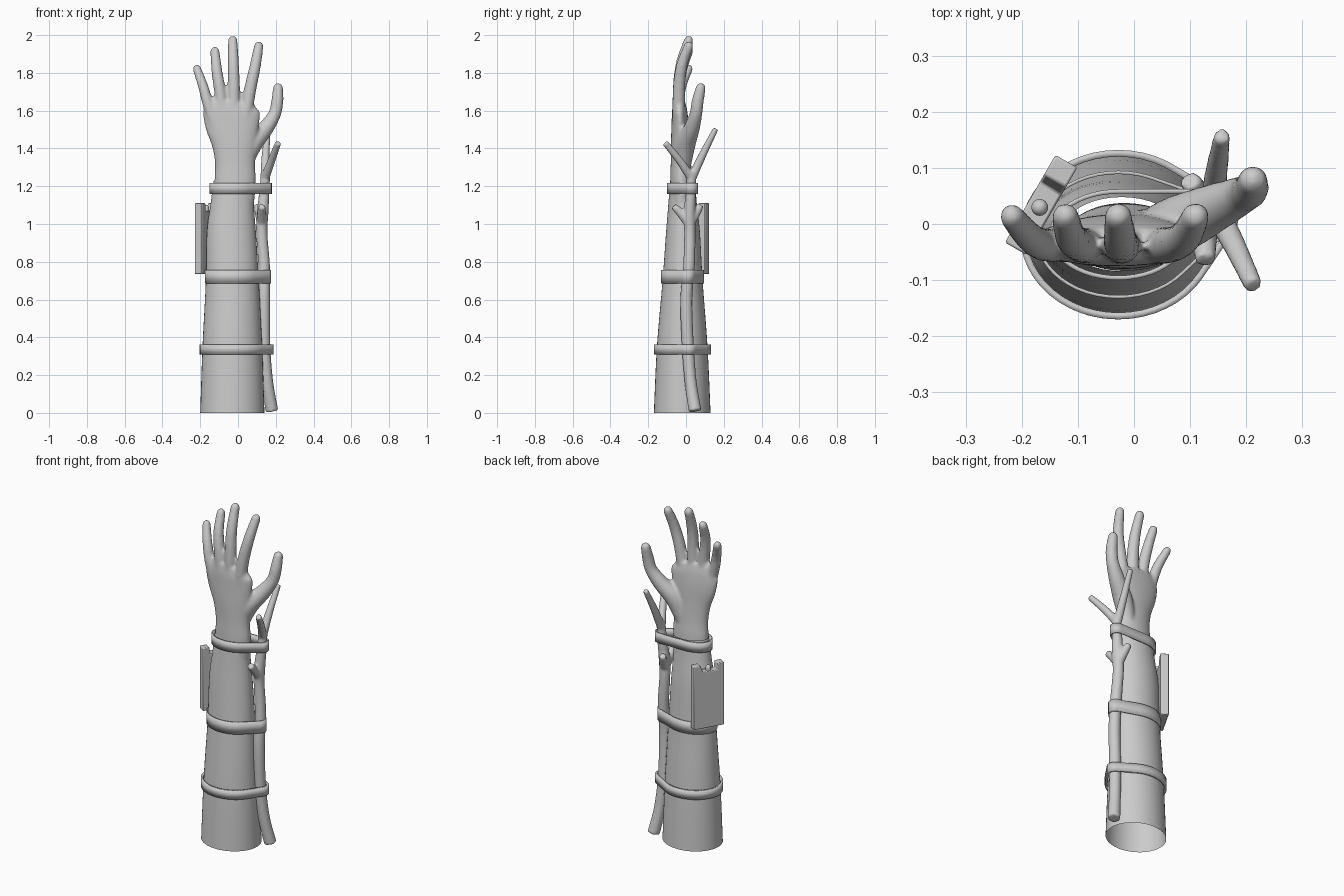
import bpy, bmesh, math
from mathutils import Vector
from mathutils.geometry import convex_hull_2d

if "Cube" in bpy.data.objects:
    bpy.data.objects.remove(bpy.data.objects["Cube"])


def finish(name, bm, angle=40):
    me = bpy.data.meshes.new(name)
    bm.to_mesh(me)
    bm.free()
    ob = bpy.data.objects.new(name, me)
    bpy.context.collection.objects.link(ob)
    bpy.ops.object.select_all(action='DESELECT')
    ob.select_set(True)
    bpy.context.view_layer.objects.active = ob
    bpy.ops.object.shade_smooth_by_angle(angle=math.radians(angle))
    return ob


def spline(pts, steps):
    """Catmull-Rom through rows of (x, y, z, rx, ry)."""
    rows = []
    for i in range(len(pts) - 1):
        p0, p1, p2, p3 = (pts[max(0, min(len(pts) - 1, i + k))] for k in (-1, 0, 1, 2))
        for s in range(steps):
            t = s / steps
            rows.append([b + .5 * t * (c - a + t * (2 * a - 5 * b + 4 * c - d + t * (3 * (b - c) + d - a)))
                         for a, b, c, d in zip(p0, p1, p2, p3)])
    return rows + [list(pts[-1])]


def loft(bm, pts, n=20, steps=5, caps=True, tip=False):
    pts = [p if len(p) == 5 else (*p, p[3]) for p in pts]
    rows = spline(pts, steps)
    if tip:  # rounded end
        c, d = Vector(rows[-1][:3]), Vector(rows[-1][:3]) - Vector(rows[-2][:3])
        d.normalize()
        rx, ry = rows[-1][3:]
        for a in (30, 55, 78):
            a = math.radians(a)
            rows.append([*(c + d * rx * math.sin(a)), rx * math.cos(a), ry * math.cos(a)])
    rings = []
    for i, r in enumerate(rows):
        t = Vector(rows[min(i + 1, len(rows) - 1)][:3]) - Vector(rows[max(i - 1, 0)][:3])
        t.normalize()
        u = Vector((1, 0, 0))
        u = (u - t * u.dot(t)).normalized()
        v = t.cross(u)
        rings.append([bm.verts.new(Vector(r[:3]) + u * r[3] * math.cos(k * math.tau / n)
                                   + v * r[4] * math.sin(k * math.tau / n)) for k in range(n)])
    for a, b in zip(rings, rings[1:]):
        for k in range(n):
            j = (k + 1) % n
            bm.faces.new((a[k], a[j], b[j], b[k]))
    if caps:
        bm.faces.new(rings[0][::-1])
        bm.faces.new(rings[-1])


def blend(ob, voxel, iterations):
    m = ob.modifiers.new("fuse", 'REMESH')
    m.mode, m.voxel_size, m.use_smooth_shade = 'VOXEL', voxel, True
    s = ob.modifiers.new("soften", 'SMOOTH')
    s.factor, s.iterations = .5, iterations


# forearm sleeve, open at the bottom
bm = bmesh.new()
loft(bm, [(-.03, -.02, 0, .17, .15), (-.03, -.02, .35, .158, .134), (-.03, -.018, .7, .14, .106),
          (-.035, -.016, .95, .13, .09), (-.03, -.018, 1.1, .115, .076),
          (-.022, -.018, 1.22, .108, .066)], n=40, caps=False)
finish("forearm_sleeve", bm)

# hand: wrist and palm, four fingers, thumb
bm = bmesh.new()
loft(bm, [(-.018, -.022, 1.08, .1, .06), (-.015, -.024, 1.22, .11, .06), (-.016, -.027, 1.32, .106, .054),
          (-.02, -.03, 1.42, .118, .05), (-.03, -.031, 1.52, .143, .046),
          (-.034, -.034, 1.6, .15, .04), (-.028, -.036, 1.65, .118, .03)], n=32)
fingers = [((-.115, 1.5), (-.157, 1.63), (-.185, 1.73), (-.218, 1.822), .027),
           ((-.075, 1.5), (-.092, 1.68), (-.112, 1.81), (-.122, 1.915), .029),
           ((-.025, 1.5), (-.022, 1.7), (-.025, 1.85), (-.028, 1.972), .03),
           ((.03, 1.5), (.06, 1.69), (.09, 1.83), (.11, 1.942), .03)]
for a, b, c, d, r in fingers:
    loft(bm, [(a[0], -.036, a[1], r * 1.15), (b[0], -.038, b[1], r * 1.1),
              (c[0], -.024, c[1], r), (d[0], .014, d[1], r * .84)], tip=True)
loft(bm, [(.03, -.015, 1.3, .04), (.075, -.002, 1.42, .052), (.145, .03, 1.505, .043),
          (.193, .052, 1.58, .034), (.208, .062, 1.65, .032), (.212, .078, 1.72, .027)], tip=True)
blend(finish("hand", bm), .008, 8)

# forked stick with two knotty stubs and a two-way fork at the top
bm = bmesh.new()
loft(bm, [(.18, .048, .01, .034), (.155, .025, .16, .032), (.14, .01, .35, .032), (.138, .002, .6, .032),
          (.138, .016, .78, .031), (.126, .02, .95, .03), (.13, .018, 1.05, .031),
          (.14, .026, 1.18, .027), (.146, .03, 1.28, .024)])
loft(bm, [(.142, .03, 1.24, .024), (.175, -.03, 1.33, .021), (.213, -.11, 1.43, .017)])
loft(bm, [(.142, .03, 1.24, .024), (.146, .085, 1.36, .021), (.157, .158, 1.505, .015)])
loft(bm, [(.126, .02, 1.0, .027), (.125, -.03, 1.06, .023), (.128, -.066, 1.095, .018)])
loft(bm, [(.126, .02, 1.0, .027), (.112, .055, 1.06, .023), (.1, .078, 1.1, .018)])
blend(finish("forked_stick", bm), .007, 4)

# straps wrapped round the sleeve and the stick together
straps = [(.31, .362, (.163, .139), (.143, .012, .032)), (.685, .757, (.142, .108), (.137, .008, .032)),
          (1.16, 1.218, (.115, .073), (.142, .026, .029))]
for i, (z0, z1, (rx, ry), (sx, sy, sr)) in enumerate(straps):
    ang = [k * math.tau / 48 for k in range(48)]
    pts = [(-.028 + rx * math.cos(a), -.019 + ry * math.sin(a)) for a in ang]
    pts += [(sx + sr * math.cos(a), sy + sr * math.sin(a)) for a in ang[::3]]
    hull = [pts[k] for k in convex_hull_2d([Vector(p) for p in pts])]
    if sum(a[0] * b[1] - a[1] * b[0] for a, b in zip(hull, hull[1:] + hull[:1])) < 0:
        hull.reverse()
    bm = bmesh.new()
    lo, hi = ([bm.verts.new((x, y, z)) for x, y in hull] for z in (z0, z1))
    for k in range(len(hull)):
        j = (k + 1) % len(hull)
        bm.faces.new((lo[k], lo[j], hi[j], hi[k]))
    strap = finish(f"strap_{i + 1}", bm)
    m = strap.modifiers.new("thickness", 'SOLIDIFY')
    m.thickness, m.offset = (.012, .006, .008)[i], 1

# flat panel with a notched top, tangent to the sleeve
along, inward = Vector((-.5, -.866, 0)), Vector((.866, -.5, 0))
corner = Vector((-.14, .123, .735))
profile = [(0, 0), (.18, 0), (.18, .375), (.142, .375), (.136, .335), (.055, .335), (.04, .375), (0, .375)]
bm = bmesh.new()
face = bm.faces.new([bm.verts.new(corner + along * s + Vector((0, 0, z))) for s, z in profile])
side = bmesh.ops.extrude_face_region(bm, geom=[face])
bmesh.ops.translate(bm, vec=inward * .045, verts=[g for g in side['geom'] if isinstance(g, bmesh.types.BMVert)])
bmesh.ops.recalc_face_normals(bm, faces=bm.faces)
panel = finish("wrist_panel", bm)
m = panel.modifiers.new("edges", 'BEVEL')
m.width, m.segments = .004, 2

# small knob in the panel notch
bm = bmesh.new()
c = corner + along * .095 + inward * .0225 + Vector((0, 0, .33))
loft(bm, [(*c, .015), (*(c + Vector((0, 0, .02))), .015)], n=16, steps=1, tip=True)
finish("panel_knob", bm)
